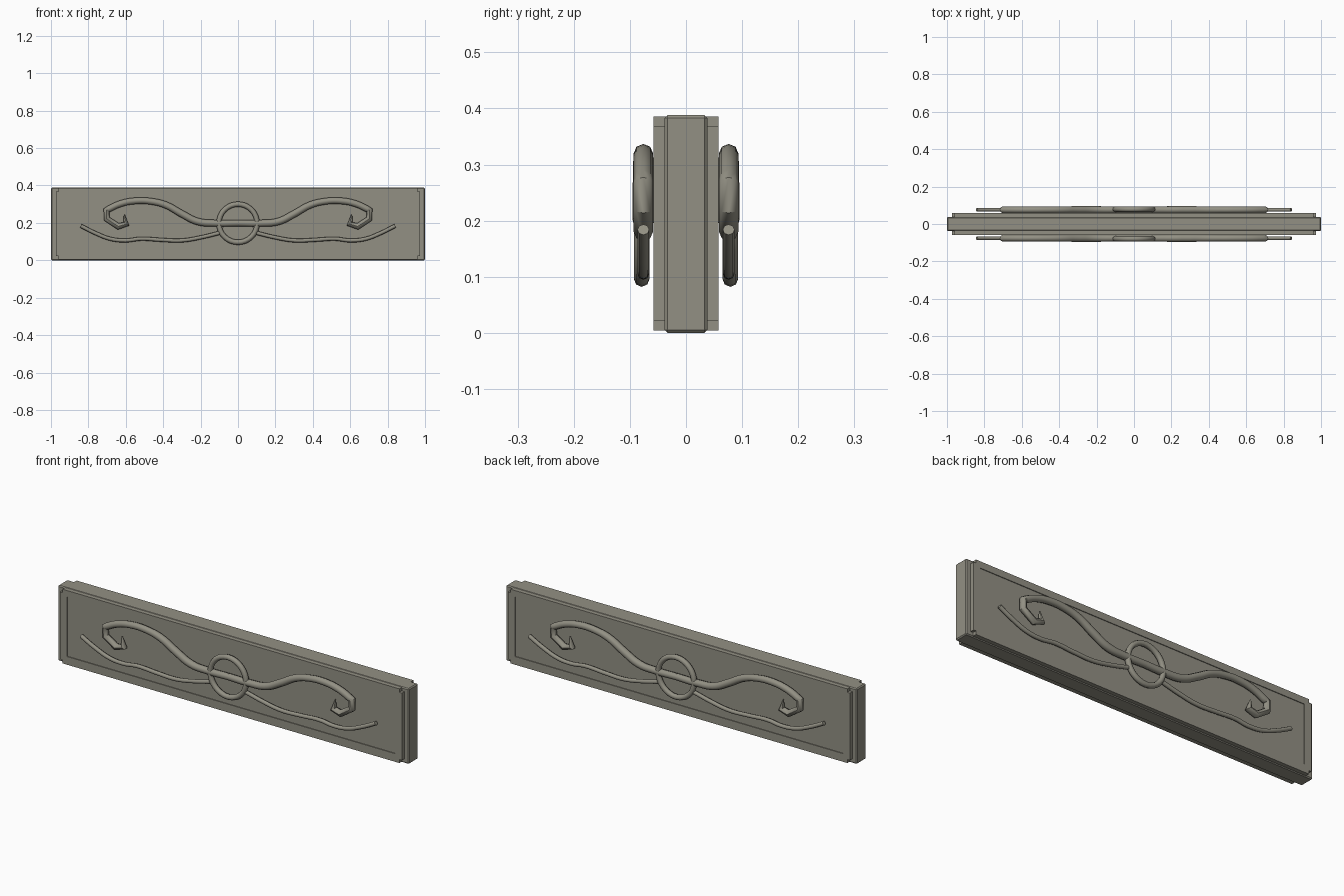
import bpy, bmesh, math
from mathutils import Vector

cube = bpy.data.objects.get("Cube")
if cube:
    bpy.data.objects.remove(cube, do_unlink=True)

stone = bpy.data.materials.new("warm grey stone")
stone.use_nodes = True
colour = (0.29, 0.28, 0.23, 1)
stone.diffuse_color = colour
stone.node_tree.nodes["Principled BSDF"].inputs["Base Color"].default_value = colour

MID = 0.194       # half of the slab height
RELIEF_Y = -0.076  # centre depth of the carved tubes


def activate(ob):
    bpy.ops.object.select_all(action='DESELECT')
    ob.select_set(True)
    bpy.context.view_layer.objects.active = ob


def add_box(name, centre, size):
    bpy.ops.mesh.primitive_cube_add(size=1, location=centre)
    ob = bpy.context.object
    ob.name = name
    ob.scale = size
    bpy.ops.object.transform_apply(location=True, scale=True, rotation=True)
    ob.data.materials.append(stone)
    return ob


def mirror(ob, x, y):
    mod = ob.modifiers.new("Mirror", 'MIRROR')
    mod.use_axis = (x, y, False)
    mod.use_mirror_merge = False


def tube(name, points, radius, sharp_from=99):
    """Sweep a round tube along (x, z, width) points, mirrored to all four sides."""
    cu = bpy.data.curves.new(name, 'CURVE')
    cu.dimensions = '3D'
    cu.bevel_depth = radius
    cu.bevel_resolution = 2
    cu.resolution_u = 5
    cu.use_fill_caps = True
    sp = cu.splines.new('BEZIER')
    sp.bezier_points.add(len(points) - 1)
    for i, (p, (x, z, width)) in enumerate(zip(sp.bezier_points, points)):
        p.co = (x, RELIEF_Y, z)
        p.radius = width
        kind = 'VECTOR' if i >= sharp_from else 'AUTO'
        p.handle_left_type = p.handle_right_type = kind
    ob = bpy.data.objects.new(name, cu)
    bpy.context.collection.objects.link(ob)
    activate(ob)
    bpy.ops.object.convert(target='MESH')
    ob = bpy.context.object
    ob.data.materials.clear()
    ob.data.materials.append(stone)
    bpy.ops.object.shade_smooth_by_angle(angle=math.radians(46))
    mirror(ob, True, True)
    return ob


# Core slab with softened edges
core = add_box("core_slab", (0, 0, MID), (2, 0.076, 2 * MID))
bevel = core.modifiers.new("Bevel", 'BEVEL')
bevel.width = 0.005
bevel.segments = 1

# Thicker face panel with stepped corners
outer, inner, high, low = 0.974, 0.96, 0.191, 0.173
quarter = [(outer, low), (inner, low), (inner, high)]
outline = (quarter
           + [(-x, z) for x, z in reversed(quarter)]
           + [(-x, -z) for x, z in quarter]
           + [(x, -z) for x, z in reversed(quarter)])
bm = bmesh.new()
face = bm.faces.new([bm.verts.new((x, -0.058, z + MID + 0.001)) for x, z in outline])
ext = bmesh.ops.extrude_face_region(bm, geom=[face])
bmesh.ops.translate(bm, vec=Vector((0, 0.116, 0)),
                    verts=[v for v in ext["geom"] if isinstance(v, bmesh.types.BMVert)])
bmesh.ops.recalc_face_normals(bm, faces=bm.faces[:])
mesh = bpy.data.meshes.new("face_panel")
bm.to_mesh(mesh)
bm.free()
mesh.materials.append(stone)
panel = bpy.data.objects.new("face_panel", mesh)
bpy.context.collection.objects.link(panel)

# Shallow sunken field on front and back
for side in (-1, 1):
    cutter = add_box("field_cutter", (0, side * 0.074, 0.199), (1.87, 0.04, 0.306))
    cut = panel.modifiers.new("Field", 'BOOLEAN')
    cut.object = cutter
    cut.operation = 'DIFFERENCE'
    cut.solver = 'EXACT'
    activate(panel)
    bpy.ops.object.modifier_apply(modifier=cut.name)
    bpy.data.objects.remove(cutter, do_unlink=True)

# Upper scroll ending in an angular hook
tube("upper_scroll", [
    (0, 0.199, 1), (0.12, 0.198, 1.05), (0.215, 0.207, 1.1), (0.3, 0.248, 1.1),
    (0.385, 0.295, 1.05), (0.465, 0.315, 1), (0.545, 0.318, 1), (0.63, 0.302, 1),
    (0.703, 0.268, 1), (0.702, 0.222, 1), (0.64, 0.181, 1), (0.597, 0.194, 1),
    (0.608, 0.245, 0.15)], 0.0175, sharp_from=8)

# Thin lower vine
tube("lower_vine", [
    (0.1, 0.146, 1), (0.2, 0.122, 1), (0.3, 0.106, 1), (0.41, 0.109, 1),
    (0.52, 0.115, 1), (0.6, 0.106, 1), (0.68, 0.114, 1), (0.76, 0.144, 1),
    (0.84, 0.184, 1)], 0.0105)

# Central ring
bpy.ops.mesh.primitive_torus_add(major_segments=32, minor_segments=8,
                                 major_radius=0.102, minor_radius=0.014,
                                 location=(0, 0, 0), rotation=(0, 0, 0))
ring = bpy.context.object
ring.name = "central_ring"
ring.rotation_euler = (math.pi / 2, 0, 0)
ring.location = (0, RELIEF_Y - 0.003, 0.198)
bpy.ops.object.transform_apply(location=True, rotation=True, scale=True)
ring.data.materials.append(stone)
bpy.ops.object.shade_smooth_by_angle(angle=math.radians(50))
mirror(ring, False, True)
